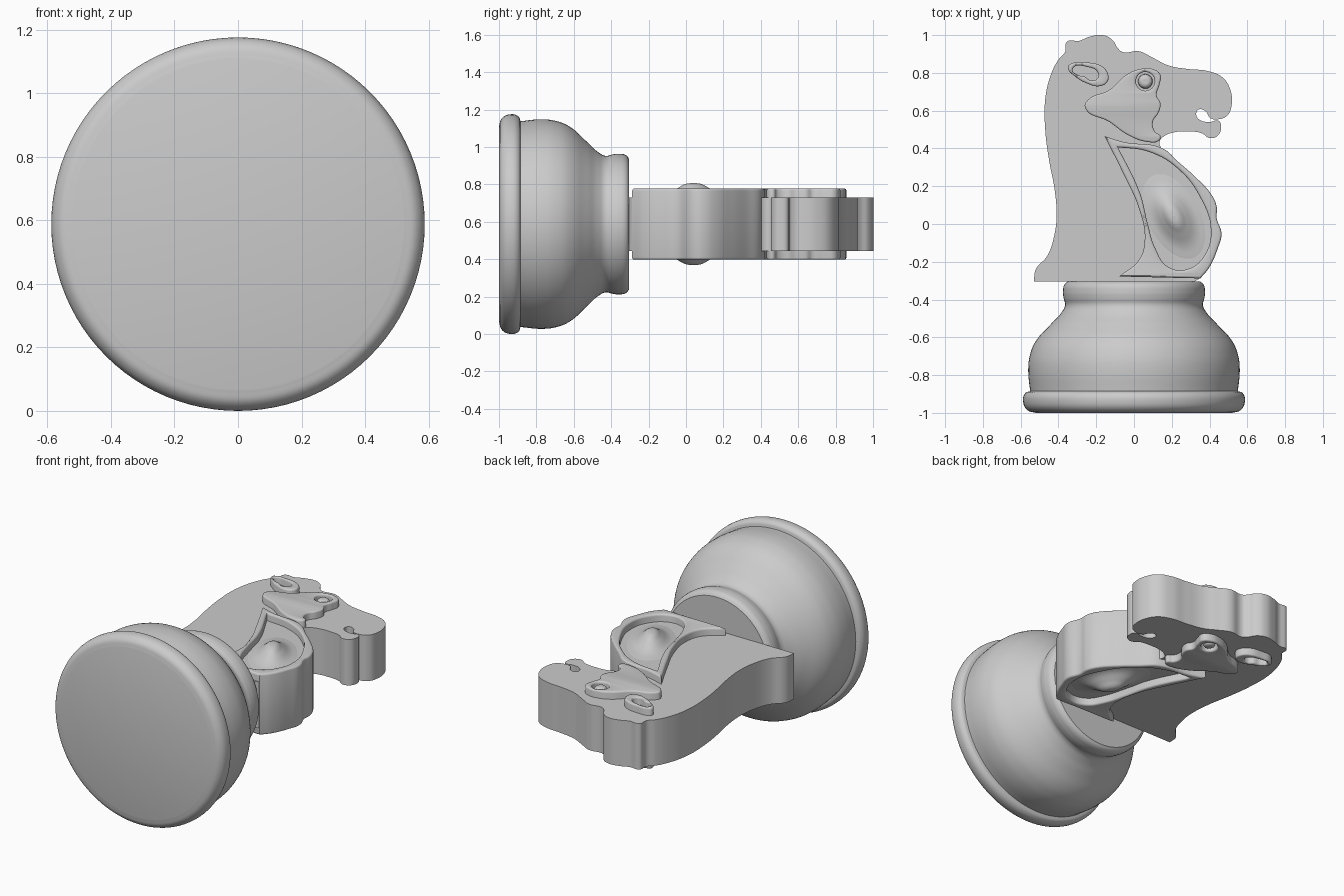
import bpy
import bmesh
from math import pi, radians
from mathutils import Matrix

cube = bpy.data.objects.get("Cube")
if cube:
    bpy.data.objects.remove(cube, do_unlink=True)

U = 0.01           # outlines are written in hundredths
MID = 0.588        # height of the lying axis
SLAB, RAISED = 0.143, 0.19   # half thicknesses

grey = bpy.data.materials.new("plain grey")
grey.use_nodes = True
colour = (0.6, 0.6, 0.6, 1)
grey.diffuse_color = colour
grey.node_tree.nodes["Principled BSDF"].inputs["Base Color"].default_value = colour


def add_spline(curve, points, corners=(), closed=True):
    """Smooth curve through the points, sharp at the listed corners."""
    spline = curve.splines.new('BEZIER')
    spline.bezier_points.add(len(points) - 1)
    spline.use_cyclic_u = closed
    for i, (bp, (x, y)) in enumerate(zip(spline.bezier_points, points)):
        bp.co = (x * U, y * U, 0)
        kind = 'VECTOR' if i in corners else 'AUTO'
        bp.handle_left_type = bp.handle_right_type = kind


def finish(name, curve, screw=False, matrix=None):
    """Turn a curve into a clean, smooth shaded mesh object."""
    temp = bpy.data.objects.new("temp", curve)
    bpy.context.collection.objects.link(temp)
    bpy.context.view_layer.update()
    graph = bpy.context.evaluated_depsgraph_get()
    mesh = bpy.data.meshes.new_from_object(temp.evaluated_get(graph))
    bpy.data.objects.remove(temp, do_unlink=True)
    bm = bmesh.new()
    bm.from_mesh(mesh)
    if screw:
        bmesh.ops.spin(bm, geom=bm.verts[:] + bm.edges[:], cent=(0, 0, 0),
                       axis=(0, 1, 0), angle=2 * pi, steps=96)
    bmesh.ops.remove_doubles(bm, verts=bm.verts, dist=0.0002)
    bmesh.ops.transform(bm, matrix=matrix or Matrix(), verts=bm.verts)
    bmesh.ops.recalc_face_normals(bm, faces=bm.faces)
    bm.to_mesh(mesh)
    bm.free()
    mesh.name = name
    mesh.materials.clear()
    mesh.materials.append(grey)
    obj = bpy.data.objects.new(name, mesh)
    bpy.context.collection.objects.link(obj)
    bpy.ops.object.select_all(action='DESELECT')
    obj.select_set(True)
    bpy.context.view_layer.objects.active = obj
    bpy.ops.object.shade_smooth_by_angle(angle=radians(35))
    return obj


def plate(name, outlines, half, bevel=0.0, grow=0.0):
    """Extruded outline, later outlines being holes; both faces alike."""
    curve = bpy.data.curves.new(name, 'CURVE')
    curve.dimensions = '2D'
    curve.fill_mode = 'BOTH'
    curve.resolution_u = 8
    curve.extrude = half - bevel
    curve.bevel_depth = bevel
    curve.bevel_resolution = 2
    curve.offset = grow - bevel
    for points, corners in outlines:
        add_spline(curve, points, corners)
    return finish(name, curve, matrix=Matrix.Translation((0, 0, MID)))


def lathe(name, points, corners, matrix):
    """Profile of (radius, y) turned about the y axis."""
    curve = bpy.data.curves.new(name, 'CURVE')
    curve.dimensions = '2D'
    curve.fill_mode = 'NONE'
    curve.resolution_u = 6
    add_spline(curve, points, corners, closed=False)
    return finish(name, curve, True, matrix)


# Turned base: rim, bowl and collar
base = [(0, -100), (52, -100), (56.5, -98.5), (58.7, -94), (57.5, -89.5), (55, -88.5),
        (56, -77), (55, -69), (52, -62), (44, -53), (38.5, -47), (36.5, -43),
        (37.3, -39), (37.6, -36), (36.8, -32), (35, -30.5), (0, -30.5)]
lathe("turned_base", base, {0, 1, 5, 15, 16}, Matrix.Translation((0, 0, MID)))

# Horse silhouette: mane, crown, muzzle, mouth, jaw, chest
back = [(-53, -30.5), (-52, -24), (-46, -17), (-42, -5), (-41, 5), (-42, 18),
        (-45, 34), (-47, 50), (-47, 66), (-44, 79), (-40, 87)]
crown = [(-36.5, 91), (-35.5, 96.5), (-29, 97), (-24, 99), (-16.5, 100),
         (-11.5, 97.5), (-8.5, 93), (-6, 91), (2.5, 91.5), (10, 88), (18, 84)]
muzzle = [(29, 82), (39, 81), (47, 77.5), (51, 71), (51.7, 63), (49.5, 57.5),
          (45, 55.5), (40.5, 56), (37.5, 60), (34, 60.5), (33, 57.5), (35, 55),
          (40, 54), (45, 54.5), (46, 50), (44, 46.5), (40, 45.5), (36, 48)]
jaw = [(29, 49), (21, 48.5), (16, 46.5), (13.7, 44)]
breast = [(14.5, 40), (24, 32), (33, 24), (41, 15), (43.5, 9), (43.5, 3),
          (46, -5), (44, -13), (39.5, -23), (35, -28.5)]
foot = [(32, -30.5)]
body = back + crown + muzzle + jaw + breast + foot
plate("horse_body", [(body, {0, len(body) - 1})], SLAB)

# Raised chest frame around an open hollow
seam = [(-7, -27.5), (3, -19), (6, -8), (3, 8), (-5, 26), (-15, 46), (-5, 43)]
hollow = [(-9, 41), (8, 38.5), (24, 29), (36, 13), (41, -3), (38, -16),
          (29, -24), (18, -23), (11, -13), (7, 0), (3, 16)]
frame = breast + seam
tip = len(breast)
plate("chest_frame", [(frame, {tip - 1, tip, tip + 5}), (hollow, {0})],
      RAISED, 0.012, 0.003)

# Raised cheek with an eye socket
cheek = [(-26, 62), (-24, 66), (-13, 71), (-4, 79), (3, 82), (10, 82), (14, 79),
         (13.5, 74), (12, 68), (14, 64), (13, 59), (10, 54), (11, 49),
         (14, 46.5), (13, 44), (7, 43.5), (-3, 47), (-13, 54)]
socket = [(1, 75.5), (6, 80.5), (11, 75.5), (6, 70.5)]
plate("cheek", [(cheek, ()), (socket, ())], RAISED, 0.01)

# Raised ear rim
ear = [(-35, 83), (-33, 85), (-26, 85.5), (-18, 84), (-14, 80), (-14, 75.5),
       (-18, 73), (-25, 74.5), (-31, 78)]
ear_hole = [(-32.5, 82), (-24, 83), (-19, 80), (-19.5, 77), (-23, 76), (-26, 78), (-30, 79)]
plate("ear_rim", [(ear, ()), (ear_hole, ())], RAISED, 0.01)

# Domed eye and chest muscle on both faces
dome = [(0, 18.6), (2, 18.5), (3.3, 17.5), (3.8, 15.5), (3.8, 13)]
swell = [(0, 22), (4, 21.4), (9, 18.6), (15, 15.6), (22, 14.1), (26, 13)]
lean = Matrix.Rotation(radians(28), 4, 'Z') @ Matrix.Diagonal((0.65, 1.15, 1, 1))
for side, sign in (("upper", 1), ("lower", -1)):
    turn = Matrix.Rotation(sign * pi / 2, 4, 'X')
    lathe(side + "_eye", dome, {4}, Matrix.Translation((0.06, 0.755, MID)) @ turn)
    lathe(side + "_chest_muscle", swell, {5},
          Matrix.Translation((0.21, 0.04, MID)) @ lean @ turn)
